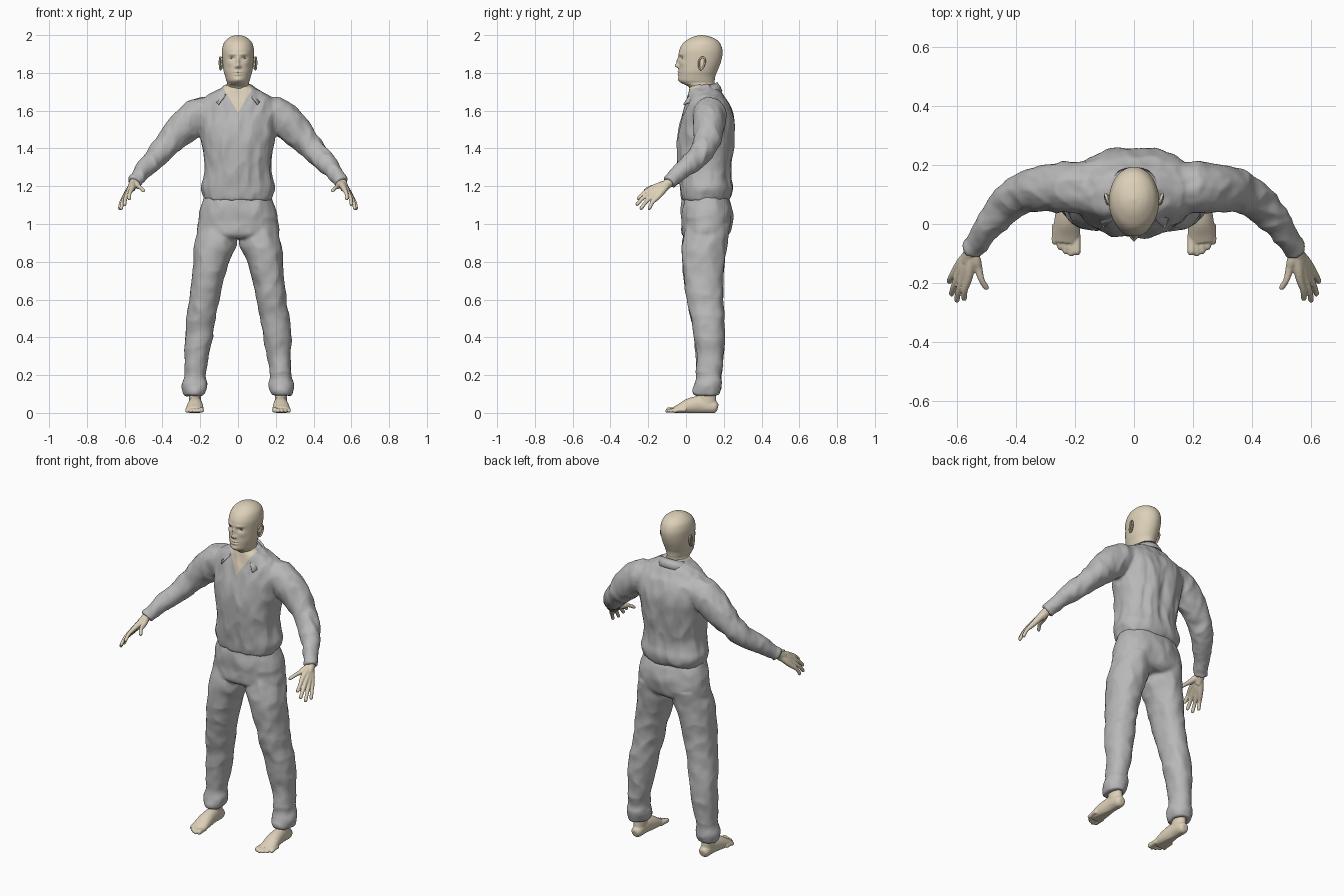
import bpy, bmesh, math
from mathutils import Vector, noise, Matrix

if "Cube" in bpy.data.objects:
    bpy.data.objects.remove(bpy.data.objects["Cube"])


def material(name, rgb):
    m = bpy.data.materials.new(name)
    m.use_nodes = True
    m.diffuse_color = (*rgb, 1)
    m.node_tree.nodes["Principled BSDF"].inputs["Base Color"].default_value = (*rgb, 1)
    return m


SKIN = material("skin", (0.72, 0.63, 0.48))
CLOTH = material("grey cloth", (0.48, 0.48, 0.48))
EYE = material("eye white", (0.6, 0.6, 0.58))
IRIS = material("iris", (0.06, 0.09, 0.13))


def smooth_rows(rows, steps):
    """Catmull-Rom interpolation of tuples."""
    out = []
    for i in range(len(rows) - 1):
        a, b, c, d = (rows[max(0, min(len(rows) - 1, i + k))] for k in (-1, 0, 1, 2))
        for s in range(steps):
            t = s / steps
            out.append([q + 0.5 * t * (r - p + t * (2 * p - 5 * q + 4 * r - e + t * (3 * (q - r) + e - p)))
                        for p, q, r, e in zip(a, b, c, d)])
    return out + [list(rows[-1])]


def skin_rings(bm, rings):
    """Join closed rings of points into a capped shell."""
    loops = [[bm.verts.new(p) for p in ring] for ring in rings]
    for a, b in zip(loops, loops[1:]):
        for i in range(len(a)):
            j = (i + 1) % len(a)
            bm.faces.new((a[i], a[j], b[j], b[i]))
    bm.faces.new(loops[0])
    bm.faces.new(loops[-1])


def stack(bm, rows, side=1, power=2.3, segs=32, steps=5):
    """Horizontal rings from rows of z, x low, x high, y front, y back."""
    def bend(v):
        return math.copysign(abs(v) ** (2 / power), v)
    rings = []
    for z, x0, x1, y0, y1 in smooth_rows(rows, steps):
        angles = [2 * math.pi * i / segs for i in range(segs)]
        rings.append([(side * ((x0 + x1) / 2 + (x1 - x0) / 2 * bend(math.sin(a))),
                       (y0 + y1) / 2 - (y1 - y0) / 2 * bend(math.cos(a)), z) for a in angles])
    skin_rings(bm, rings)


def tube(bm, rows, side=1, segs=20, steps=5):
    """Rings square to a path, from rows of x, y, z, half width, half height."""
    pts = smooth_rows(rows, steps)
    rings = []
    for i, (x, y, z, w, h) in enumerate(pts):
        t = Vector(pts[min(i + 1, len(pts) - 1)][:3]) - Vector(pts[max(i - 1, 0)][:3])
        u = t.cross(Vector((0, 0, 1))).normalized()
        v = u.cross(t).normalized()
        ring = []
        for k in range(segs):
            a = 2 * math.pi * k / segs
            p = Vector((x, y, z)) + u * w * math.cos(a) + v * h * math.sin(a)
            ring.append((p.x * side, p.y, p.z))
        rings.append(ring)
    skin_rings(bm, rings)


def finish(name, bm, *mats):
    bmesh.ops.recalc_face_normals(bm, faces=bm.faces)
    me = bpy.data.meshes.new(name)
    bm.to_mesh(me)
    bm.free()
    for m in mats:
        me.materials.append(m)
    me.polygons.foreach_set("use_smooth", [True] * len(me.polygons))
    ob = bpy.data.objects.new(name, me)
    bpy.context.collection.objects.link(ob)
    return ob


def fuse(name, bm, voxel, rounds, *mats):
    """Melt overlapping shells into one smooth skin."""
    ob = finish(name, bm)
    rm = ob.modifiers.new("melt", "REMESH")
    rm.mode, rm.voxel_size = "VOXEL", voxel
    sm = ob.modifiers.new("soften", "SMOOTH")
    sm.factor, sm.iterations = 0.5, rounds
    me = bpy.data.meshes.new_from_object(ob.evaluated_get(bpy.context.evaluated_depsgraph_get()))
    ob.modifiers.clear()
    ob.data = me
    me.materials.clear()
    for m in mats:
        me.materials.append(m)
    me.polygons.foreach_set("use_smooth", [True] * len(me.polygons))
    return ob


def wrinkle(ob, scale, amount):
    """Push the cloth into soft creases."""
    moves = []
    for v in ob.data.vertices:
        q = Vector(c * s for c, s in zip(v.co, scale))
        fold = 0.6 - 2 * abs(noise.noise(q)) + 0.5 * noise.noise(q * 2.3)
        moves.append(v.co + v.normal * amount * fold)
    for v, p in zip(ob.data.vertices, moves):
        v.co = p


def gauss(x, z, b):
    return b[4] * math.exp(-((x - b[0]) / b[2]) ** 2 - ((z - b[1]) / b[3]) ** 2)


# Shirt: torso and sleeves
bm = bmesh.new()
torso = [(1.125, .175, -.022, .225), (1.15, .185, -.026, .24), (1.19, .195, -.03, .248),
         (1.24, .184, -.036, .24), (1.3, .176, -.041, .24), (1.38, .183, -.047, .252),
         (1.45, .194, -.046, .258), (1.52, .205, -.034, .262), (1.58, .215, -.018, .252),
         (1.63, .208, -.003, .232), (1.665, .178, .008, .207), (1.695, .135, .015, .187),
         (1.72, .088, .02, .167), (1.737, .07, .03, .16)]
stack(bm, [(z, -w, w, f, b) for z, w, f, b in torso])
sleeve = [(.12, .12, 1.605, .08, .07), (.21, .125, 1.575, .087, .092), (.30, .12, 1.50, .08, .085),
          (.375, .105, 1.42, .068, .066), (.44, .055, 1.35, .06, .058),
          (.50, -.02, 1.285, .046, .046), (.535, -.07, 1.24, .038, .038), (.549, -.09, 1.22, .04, .04)]
for s in (1, -1):
    tube(bm, sleeve, s)
shirt = fuse("shirt", bm, 0.008, 6, CLOTH, SKIN)
wrinkle(shirt, (13, 13, 6), 0.006)
for v in shirt.data.vertices:
    if v.co.y > 0.15:  # hollow of the spine and side folds of the back
        for b in ((0.0, 1.4, .025, .16, .014), (.11, 1.36, .015, .12, .008), (-.11, 1.36, .015, .12, .008)):
            v.co.y -= gauss(v.co.x, v.co.z, b)

# Open neckline, cut as a V into the shirt front
bm = bmesh.new()
bm.from_mesh(shirt.data)
for s in (1, -1):
    near = [f for f in bm.faces if f.calc_center_median().z > 1.57 and f.calc_center_median().y < 0.1]
    geom = list({g for f in near for g in (f, *f.edges, *f.verts)})
    bmesh.ops.bisect_plane(bm, geom=geom, plane_co=(0, 0, 1.59), plane_no=(s, 0, -0.6))
for f in bm.faces:
    c = f.calc_center_median()
    f.material_index = int(c.y < 0.07 and abs(c.x) < 0.6 * (c.z - 1.59))
bm.to_mesh(shirt.data)
bm.free()

# Collar
bm = bmesh.new()
rows = []
for i in range(41):
    t = math.radians(140) * (i / 20 - 1)
    k = abs(i / 20 - 1) ** 4
    sn, cs = math.sin(t), math.cos(t)
    top = 1.748 - 0.055 * (1 - cs) / 1.77
    rows.append([bm.verts.new(p) for p in (
        (sn * .074, .087 + cs * .074, top - .03),
        (sn * (.08 + .012 * k), .087 + cs * .08, top),
        (sn * (.094 + .03 * k), .09 + cs * (.09 + .02 * k), top - .022 - .008 * k),
        (sn * (.106 + .055 * k), .09 + cs * (.1 + .034 * k), top - .045 - .016 * k))])
for a, b in zip(rows, rows[1:]):
    for j in range(3):
        bm.faces.new((a[j], a[j + 1], b[j + 1], b[j]))
collar = finish("collar", bm, CLOTH)
mod = collar.modifiers.new("thickness", "SOLIDIFY")
mod.thickness, mod.offset = 0.006, 0

# Trousers: hips and two legs
bm = bmesh.new()
hips = [(1.17, .165, -.01, .21), (1.1, .194, -.024, .236), (1.05, .204, -.026, .248),
        (1.0, .211, -.022, .243), (.95, .216, -.02, .228), (.925, .19, 0, .2)]
stack(bm, [(z, -w, w, f, b) for z, w, f, b in hips])
leg = [(.99, .03, .2, 0, .23), (.9, .006, .226, -.02, .218), (.8, .05, .238, -.021, .204),
       (.7, .077, .245, -.01, .197), (.6, .1, .256, .004, .197), (.5, .12, .272, .026, .202),
       (.4, .135, .281, .042, .204), (.3, .155, .281, .05, .2), (.2, .172, .28, .055, .188),
       (.15, .163, .296, .044, .188), (.115, .17, .292, .036, .182), (.092, .182, .284, .042, .177)]
for s in (1, -1):
    stack(bm, leg, s, 2.1)
trousers = fuse("trousers", bm, 0.008, 5, CLOTH)
wrinkle(trousers, (9, 9, 8), 0.006)

# Head and neck, with the face pressed out of the front
bm = bmesh.new()
head = [(1.6, .07, .03, .15), (1.68, .061, .03, .15), (1.725, .061, .014, .15), (1.745, .057, -.022, .15),
        (1.76, .062, -.037, .152), (1.785, .069, -.039, .156), (1.81, .076, -.039, .166),
        (1.85, .081, -.037, .182), (1.89, .084, -.038, .192), (1.925, .084, -.034, .192),
        (1.96, .074, -.013, .178), (1.983, .053, .02, .15), (1.995, .03, .05, .115), (2.0, .004, .08, .086)]
stack(bm, [(z, -w, w, f, b) for z, w, f, b in head], 1, 2, 128, 8)
face = [(0, 1.838, .01, .011, -.019), (0, 1.862, .008, .02, -.012), (0, 1.805, .02, .005, -.005),
        (0, 1.792, .017, .006, -.005), (0, 1.799, .024, .0025, .004), (0, 1.764, .02, .012, -.005)]
for s in (1, -1):
    face += [(.012 * s, 1.833, .007, .007, -.008), (.03 * s, 1.899, .023, .008, -.005),
             (.032 * s, 1.879, .016, .010, .009), (.045 * s, 1.85, .018, .014, -.004)]
for v in bm.verts:
    if v.co.y < 0.05:
        v.co.y += sum(gauss(v.co.x, v.co.z, b) for b in face)
finish("head", bm, SKIN)

# Eyes and ears
for s, side in ((1, "left"), (-1, "right")):
    bm = bmesh.new()
    bmesh.ops.create_uvsphere(bm, u_segments=24, v_segments=16, radius=0.0125,
                              matrix=Matrix.Rotation(math.pi / 2, 4, "X"))
    for f in bm.faces:
        f.material_index = int(f.calc_center_median().y < -0.0112)
    bmesh.ops.transform(bm, verts=bm.verts, matrix=Matrix.Translation((.032 * s, -.0095, 1.879))
                        @ Matrix.Diagonal((1.2, 1, .68, 1)))
    finish(side + "_eye", bm, EYE, IRIS)

    bm = bmesh.new()
    lobe = Matrix.Translation((.087 * s, .085, 1.85)) @ Matrix.Rotation(-.2, 4, "X") \
        @ Matrix.Rotation(-.3 * s, 4, "Z")
    bmesh.ops.create_uvsphere(bm, u_segments=20, v_segments=14, radius=1,
                              matrix=lobe @ Matrix.Diagonal((.007, .017, .033, 1)))
    rim = []
    for i in range(28):
        a = 2 * math.pi * i / 28
        width = .016 + .004 * math.sin(a)
        mid = Vector((.006 * s, width * math.cos(a), .033 * math.sin(a)))
        out = Vector((0, math.cos(a), math.sin(a)))
        rim.append([bm.verts.new(lobe @ (mid + .005 * (out * math.cos(b) + Vector((math.sin(b), 0, 0)))))
                    for b in (math.pi * k / 4 for k in range(8))])
    for i in range(28):
        a, b = rim[i], rim[(i + 1) % 28]
        for k in range(8):
            bm.faces.new((a[k], a[k - 1], b[k - 1], b[k]))
    finish(side + "_ear", bm, SKIN)

# Hands: each finger runs from the wrist over its knuckle to the tip
fingers = [((.562, -.185, 1.186), (.577, -.258, 1.13)), ((.58, -.183, 1.167), (.602, -.264, 1.1)),
           ((.592, -.17, 1.152), (.62, -.242, 1.078)), ((.6, -.15, 1.143), (.628, -.198, 1.078)),
           ((.528, -.15, 1.2), (.498, -.222, 1.175))]
wrist = Vector((.548, -.085, 1.223))
for s, side in ((1, "left"), (-1, "right")):
    bm = bmesh.new()
    tube(bm, [(.525, -.055, 1.25, .026, .026), (*wrist, .025, .025), (.565, -.125, 1.19, .02, .026)], s)
    for knuckle, tip in fingers:
        k, t = Vector(knuckle), Vector(tip)
        bend = k.lerp(t, .5) + Vector((.004, -.003, .005))
        tube(bm, [(*wrist, .016, .016), (*wrist.lerp(k, .6), .018, .018), (*k, .0145, .0145),
                  (*bend, .0105, .0105), (*k.lerp(t, .93), .0095, .0095), (*t, .004, .004)], s, 12)
    fuse(side + "_hand", bm, 0.0035, 4, SKIN)

# Feet: ankle, sole and five toes
for s, side in ((1, "left"), (-1, "right")):
    bm = bmesh.new()
    stack(bm, [(.02, .195, .258, .07, .16), (.07, .195, .26, .06, .16), (.14, .197, .262, .07, .155)], s, 2)
    tube(bm, [(.226, .168, .026, .015, .018), (.226, .15, .03, .031, .033), (.226, .08, .043, .035, .046),
              (.227, .02, .036, .042, .042), (.229, -.03, .022, .046, .028), (.231, -.062, .016, .04, .017)], s)
    for i, tip in enumerate((-.106, -.11, -.102, -.088, -.07)):
        x, r = .195 + .0185 * i, .0145 if i == 0 else .0105
        tube(bm, [(x, tip + .07, .016, r, r), (x, tip + .035, .016, r, r), (x, tip + .01, r, r, r),
                  (x, tip, r, r * .5, r * .5)], s, 12)
    foot = fuse(side + "_foot", bm, 0.004, 4, SKIN)
    for v in foot.data.vertices:
        v.co.z = max(v.co.z, 0)
